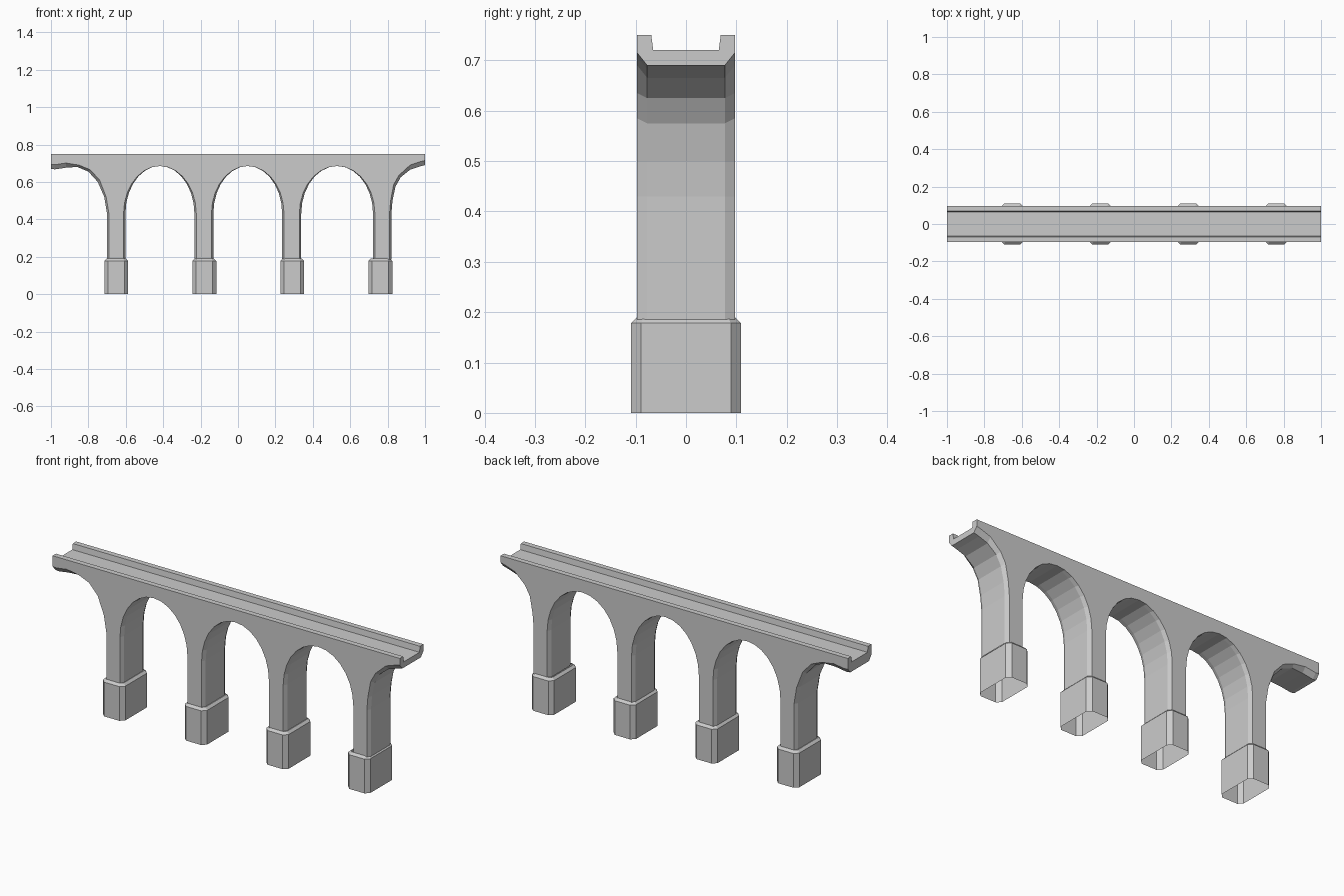
import bpy, bmesh, math

if "Cube" in bpy.data.objects:
    bpy.data.objects.remove(bpy.data.objects["Cube"])

FOOT = 0.185     # bottom of shafts, just inside the plinth collar
SPRING = 0.43    # height where the arches begin
CROWN = 0.685    # underside of the deck
SHAFTS = [(-0.70, -0.602), (-0.233, -0.132), (0.236, 0.338), (0.722, 0.82)]
BASES = [-0.651, -0.18, 0.29, 0.761]
LEFT_CURVE = [(-1, 0.67), (-0.98, 0.667), (-0.92, 0.676), (-0.86, 0.68), (-0.80, 0.655),
              (-0.75, 0.60), (-0.715, 0.52), (-0.70, SPRING)]
RIGHT_CURVE = [(0.82, SPRING), (0.826, 0.50), (0.842, 0.575), (0.87, 0.625),
               (0.92, 0.665), (0.97, 0.682), (1, 0.69)]


def make_object(name, bm):
    bmesh.ops.recalc_face_normals(bm, faces=bm.faces)
    mesh = bpy.data.meshes.new(name)
    bm.to_mesh(mesh)
    bm.free()
    obj = bpy.data.objects.new(name, mesh)
    bpy.context.collection.objects.link(obj)


def outline(e, top):
    """Side outline of the bridge in x-z; e trims the piers for soft corners."""
    pts = [(x + (e if x > -0.87 else 0), z + (2.5 * e if x < -0.9 else e if x < -0.72 else 0))
           for x, z in LEFT_CURVE]
    for i, (x0, x1) in enumerate(SHAFTS):
        pts += [(x0 + e, FOOT), (x1 - e, FOOT)]
        if i < len(SHAFTS) - 1:
            x2 = SHAFTS[i + 1][0]
            cx, a = (x1 + x2) / 2, (x2 - x1) / 2 + e
            for k in range(15):
                t = math.pi * (1 - k / 14)
                pts.append((cx + a * math.cos(t), SPRING + (CROWN - SPRING) * math.sin(t)))
    pts += [(x - (e if x < 0.9 else 0), z + (2.5 * e if x > 0.9 else e if x > 0.83 else 0))
            for x, z in RIGHT_CURVE]
    return pts + [(1, top), (-1, top)]


# Arcade with channel: outlines joined across the width
half = [(0.097, 0.01, 0.75), (0.077, 0, 0.75), (0.069, 0, 0.75), (0.065, 0, 0.72)]
sections = [(-y, e, t) for y, e, t in half] + half[::-1]
bm = bmesh.new()
layers = [[bm.verts.new((x, y, z)) for x, z in outline(e, t)] for y, e, t in sections]
n = len(layers[0])
for a, b in zip(layers, layers[1:]):
    for i in range(n):
        j = (i + 1) % n
        if max(a[i].co.z, a[j].co.z) > FOOT + 0.001:     # shafts stay open below
            bm.faces.new((a[i], a[j], b[j], b[i]))
bm.faces.new(layers[0])
bm.faces.new(layers[-1])
make_object("arcade_and_channel", bm)


def plinth_ring(bm, cx, hx, hy, c, z):
    """Rectangle with cut corners."""
    pts = [(hx, -hy + c), (hx, hy - c), (hx - c, hy), (c - hx, hy),
           (-hx, hy - c), (-hx, c - hy), (c - hx, -hy), (hx - c, -hy)]
    return [bm.verts.new((cx + x, y, z)) for x, y in pts]


# Pier plinths, open underneath
for k, cx in enumerate(BASES):
    bm = bmesh.new()
    rings = [plinth_ring(bm, cx, 0.064, 0.109, 0.02, 0),
             plinth_ring(bm, cx, 0.064, 0.109, 0.02, 0.178),
             plinth_ring(bm, cx, 0.052, 0.097, 0.014, 0.19),
             plinth_ring(bm, cx, 0.047, 0.093, 0.012, 0.19)]
    for a, b in zip(rings, rings[1:]):
        for i in range(8):
            j = (i + 1) % 8
            bm.faces.new((a[i], a[j], b[j], b[i]))
    make_object(f"pier_plinth_{k + 1}", bm)
